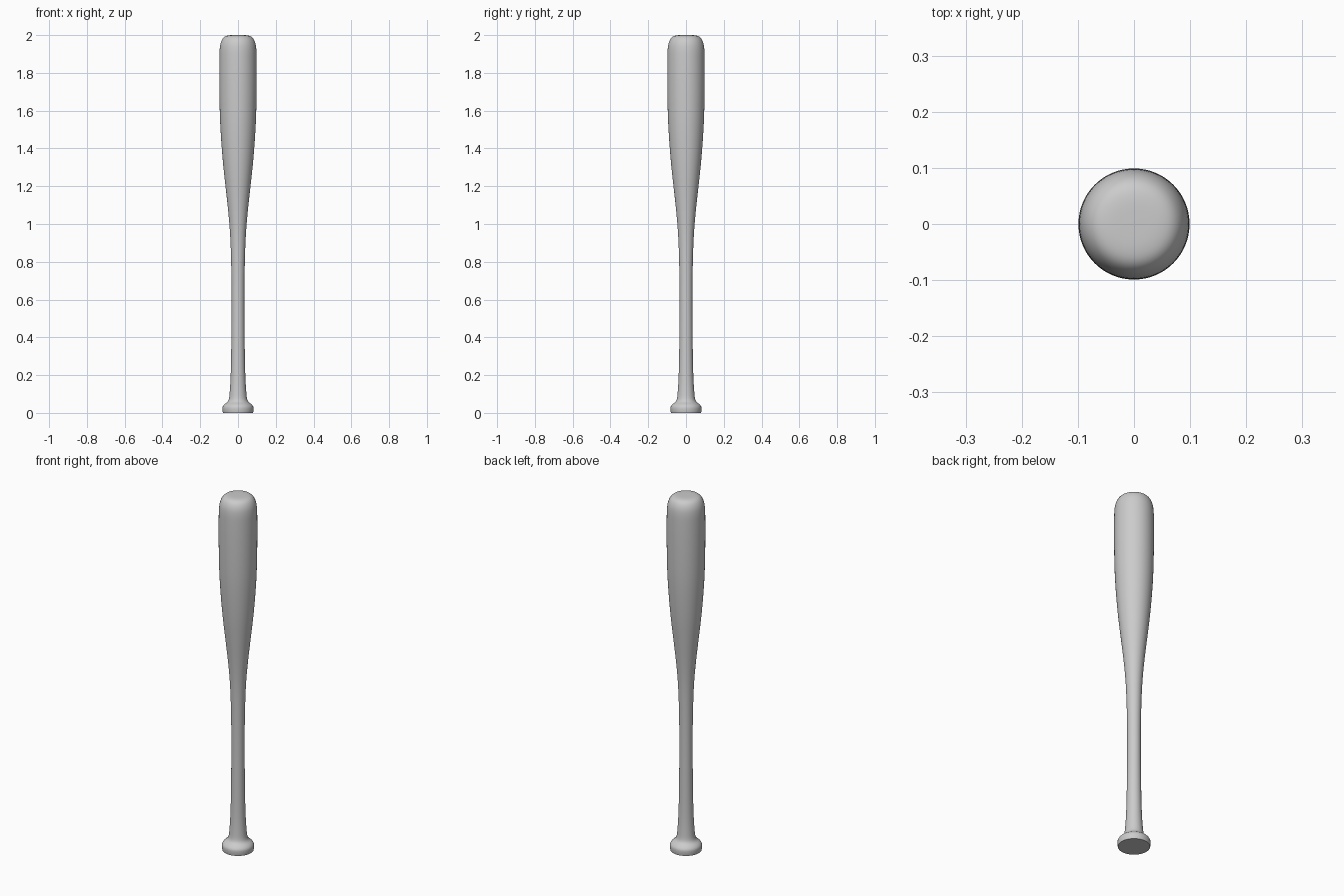
import bpy, bmesh, math
from mathutils import Vector

if "Cube" in bpy.data.objects:
    bpy.data.objects.remove(bpy.data.objects["Cube"])

SEGMENTS = 64

# Half profile (radius, height) from knob rim up to the barrel tip
profile = [
    (0.080, 0.0), (0.082, 0.015), (0.081, 0.032), (0.072, 0.045), (0.056, 0.058),
    (0.048, 0.075), (0.044, 0.11), (0.040, 0.17), (0.037, 0.26), (0.035, 0.40),
    (0.034, 0.56), (0.0345, 0.70), (0.037, 0.83), (0.042, 0.95), (0.052, 1.07),
    (0.065, 1.19), (0.078, 1.31), (0.088, 1.43), (0.095, 1.55), (0.098, 1.67),
    (0.099, 1.79), (0.0985, 1.88), (0.097, 1.925), (0.092, 1.957), (0.081, 1.981),
    (0.066, 1.994), (0.045, 1.999), (0.020, 2.0),
]


def smooth_path(points, steps=3):
    """Catmull-Rom curve through the profile points."""
    pts = [Vector(p) for p in points]
    pts = [pts[0]] + pts + [pts[-1]]
    out = []
    for a, b, c, d in zip(pts, pts[1:], pts[2:], pts[3:]):
        for i in range(steps):
            t = i / steps
            out.append(0.5 * (2 * b + (c - a) * t + (2 * a - 5 * b + 4 * c - d) * t ** 2
                              + (3 * b - a - 3 * c + d) * t ** 3))
    out.append(pts[-1])
    return out


# Bat body: lathe the profile around z
bm = bmesh.new()
rings = []
for r, z in smooth_path(profile):
    rings.append([bm.verts.new((r * math.cos(a), r * math.sin(a), z))
                  for a in (2 * math.pi * i / SEGMENTS for i in range(SEGMENTS))])
for low, high in zip(rings, rings[1:]):
    for i in range(SEGMENTS):
        j = (i + 1) % SEGMENTS
        bm.faces.new((low[i], low[j], high[j], high[i]))

# Flat knob base and barrel tip
bm.faces.new(rings[0][::-1])
bm.faces.new(rings[-1])

mesh = bpy.data.meshes.new("baseball_bat")
bm.to_mesh(mesh)
bm.free()
bat = bpy.data.objects.new("baseball_bat", mesh)
bpy.context.collection.objects.link(bat)
bpy.context.view_layer.objects.active = bat
bat.select_set(True)
bpy.ops.object.shade_smooth_by_angle(angle=math.radians(40))
